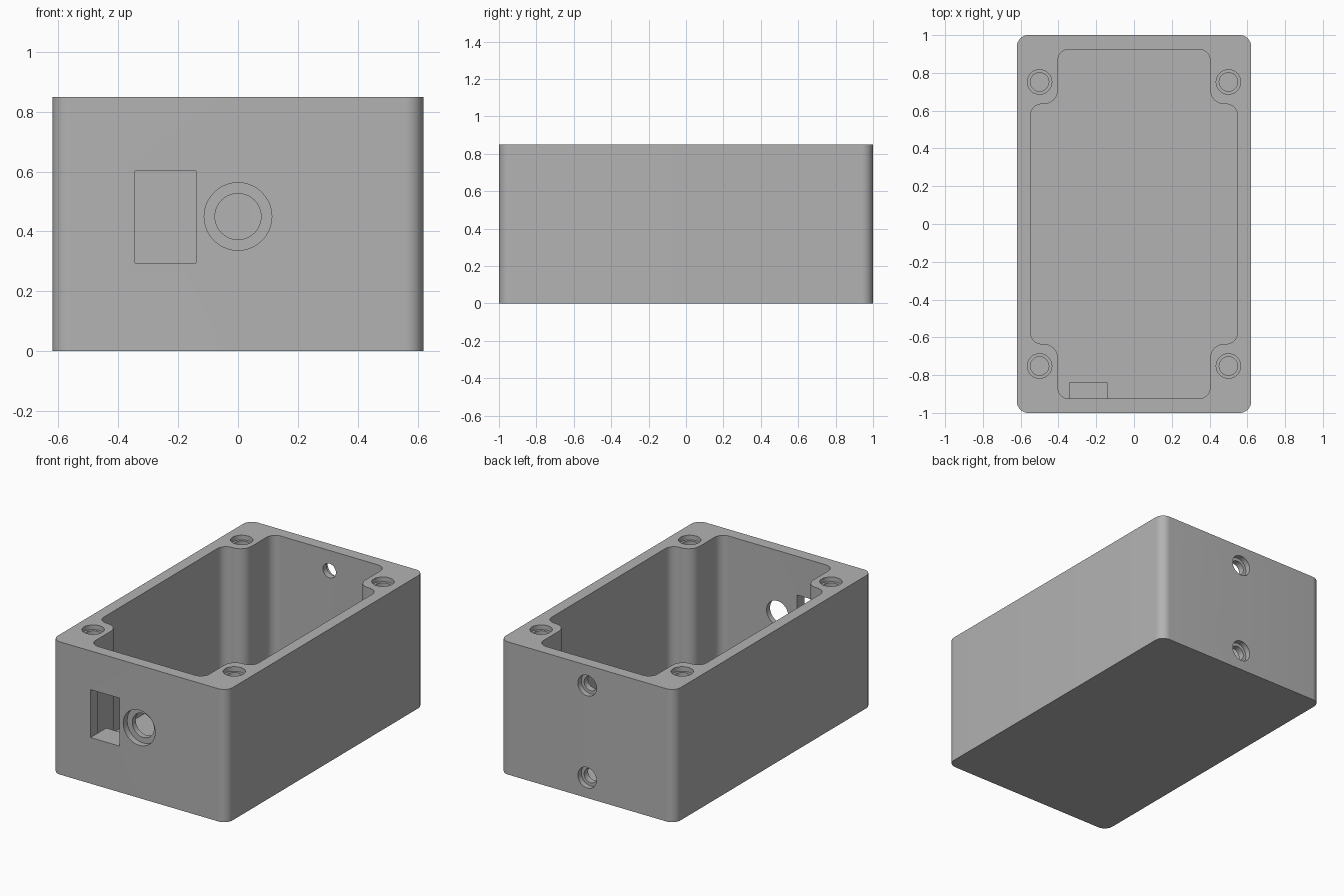
import bpy, bmesh, math
from mathutils import Vector, Matrix

cube = bpy.data.objects.get("Cube")
if cube:
    bpy.data.objects.remove(cube, do_unlink=True)

grey = bpy.data.materials.new("plain grey")
grey.use_nodes = True
COLOUR = (0.45, 0.45, 0.45, 1)
grey.diffuse_color = COLOUR
grey.node_tree.nodes["Principled BSDF"].inputs["Base Color"].default_value = COLOUR

HALF_X, HALF_Y, HEIGHT = 0.62, 1.0, 0.85
FLOOR, INNER_Y = 0.075, 0.925


def finish(bm, name):
    bmesh.ops.recalc_face_normals(bm, faces=bm.faces)
    mesh = bpy.data.meshes.new(name)
    bm.to_mesh(mesh)
    bm.free()
    mesh.materials.append(grey)
    obj = bpy.data.objects.new(name, mesh)
    bpy.context.collection.objects.link(obj)
    return obj


def fillet(corners, steps=10):
    """Round each (x, y, radius) corner of a right-angled outline."""
    out = []
    for i, (x, y, r) in enumerate(corners):
        p = Vector((x, y))
        a = (Vector(corners[i - 1][:2]) - p).normalized() * r
        b = (Vector(corners[(i + 1) % len(corners)][:2]) - p).normalized() * r
        for k in range(steps + 1):
            t = k / steps * math.pi / 2
            out.append(p + a * (1 - math.sin(t)) + b * (1 - math.cos(t)))
    return out


def mirrored(quarter):
    """Mirror the corners of one quadrant into a closed outline."""
    half = quarter + [(-x, y, r) for x, y, r in reversed(quarter)]
    return half + [(x, -y, r) for x, y, r in reversed(half)]


def prism(name, quarter, z0, z1):
    bm = bmesh.new()
    face = bm.faces.new([bm.verts.new((p.x, p.y, z0)) for p in fillet(mirrored(quarter))])
    top = bmesh.ops.extrude_face_region(bm, geom=[face])["geom"]
    bmesh.ops.translate(bm, vec=(0, 0, z1 - z0),
                        verts=[v for v in top if isinstance(v, bmesh.types.BMVert)])
    return finish(bm, name)


def block(name, lo, hi):
    lo, hi = Vector(lo), Vector(hi)
    bm = bmesh.new()
    bmesh.ops.create_cube(bm, size=1, matrix=Matrix.Translation((lo + hi) / 2)
                          @ Matrix.Diagonal((*(hi - lo), 1)))
    return finish(bm, name)


def rod(start, end, radius):
    start, end = Vector(start), Vector(end)
    axis = end - start
    turn = axis.to_track_quat('Z', 'Y').to_matrix().to_4x4()
    bm = bmesh.new()
    bmesh.ops.create_cone(bm, cap_ends=True, segments=40, radius1=radius, radius2=radius,
                          depth=axis.length, matrix=Matrix.Translation((start + end) / 2) @ turn)
    return finish(bm, "hole_cutter")


def combine(target, other, operation='DIFFERENCE'):
    mod = target.modifiers.new("combine", 'BOOLEAN')
    mod.operation, mod.solver, mod.object = operation, 'EXACT', other
    bpy.context.view_layer.objects.active = target
    bpy.ops.object.modifier_apply(modifier=mod.name)
    bpy.data.objects.remove(other, do_unlink=True)


def stepped_hole(target, mouth, inward, outer, inner, step, depth):
    """Counterbored hole starting at the mouth and going inward."""
    mouth, inward = Vector(mouth), Vector(inward)
    for radius, length in ((outer, step), (inner, depth)):
        combine(target, rod(mouth - inward * 0.05, mouth + inward * length, radius))


# Outer shell with a cavity that leaves a screw post in every corner
case = prism("enclosure_box", [(HALF_X, HALF_Y, 0.06)], 0, HEIGHT)
cavity = [(0.548, 0.635, 0.06), (0.403, 0.635, 0.075), (0.403, INNER_Y, 0.06)]
combine(case, prism("cavity_cutter", cavity, FLOOR, HEIGHT + 0.1))

# Support ledge behind the front window, then the window itself
combine(case, block("window_ledge", (-0.345, -0.95, 0.05), (-0.14, -0.84, 0.295)), 'UNION')
combine(case, block("window_cutter", (-0.345, -1.1, 0.295), (-0.14, -0.8, 0.602)))

# Round front port
stepped_hole(case, (0, -HALF_Y, 0.45), (0, 1, 0), 0.113, 0.077, 0.04, 0.12)

# Two back wall holes
for z in (0.13, 0.72):
    stepped_hole(case, (0, HALF_Y, z), (0, -1, 0), 0.066, 0.046, 0.035, 0.12)

# Screw holes in the corner posts
for x in (-0.5, 0.5):
    for y in (-0.752, 0.752):
        stepped_hole(case, (x, y, HEIGHT), (0, 0, -1), 0.065, 0.049, 0.03, 0.4)

# Smooth the rounded walls, keep the edges sharp
bpy.ops.object.select_all(action='DESELECT')
case.select_set(True)
bpy.context.view_layer.objects.active = case
bpy.ops.object.shade_smooth_by_angle(angle=math.radians(30))
